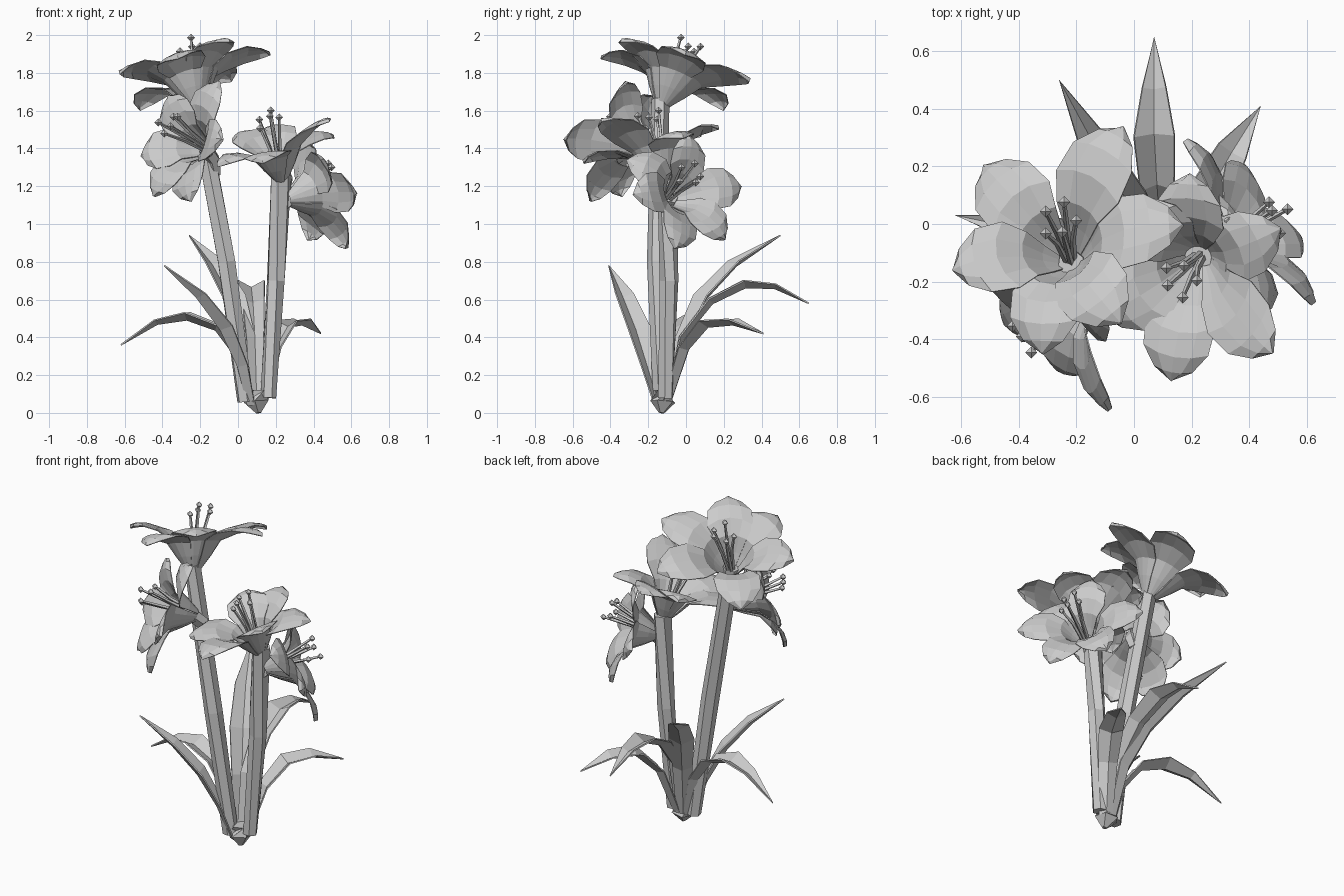
import bpy, bmesh, math
from mathutils import Vector, Matrix

cube = bpy.data.objects.get("Cube")
if cube:
    bpy.data.objects.remove(cube)

grey = bpy.data.materials.new("plain_grey")
grey.use_nodes = True
grey.diffuse_color = (0.6, 0.6, 0.6, 1)
grey.node_tree.nodes["Principled BSDF"].inputs["Base Color"].default_value = (0.6, 0.6, 0.6, 1)


def finish(name, bm, thickness=0):
    bmesh.ops.remove_doubles(bm, verts=bm.verts, dist=0.0005)
    bmesh.ops.recalc_face_normals(bm, faces=bm.faces)
    mesh = bpy.data.meshes.new(name)
    bm.to_mesh(mesh)
    bm.free()
    mesh.materials.append(grey)
    obj = bpy.data.objects.new(name, mesh)
    bpy.context.collection.objects.link(obj)
    if thickness:
        mod = obj.modifiers.new("thickness", 'SOLIDIFY')
        mod.thickness = thickness
        mod.offset = 0


def skin(bm, rows, closed=False):
    """Join rows of points into a sheet or a tube."""
    verts = [[bm.verts.new(p) for p in row] for row in rows]
    n = len(rows[0])
    for a, b in zip(verts, verts[1:]):
        for i in range(n if closed else n - 1):
            j = (i + 1) % n
            bm.faces.new((a[i], a[j], b[j], b[i]))
    if closed:
        bm.faces.new(verts[0])
        bm.faces.new(verts[-1])


def tube(bm, path, radii, sides):
    rows = []
    for i, p in enumerate(path):
        d = Vector(path[min(i + 1, len(path) - 1)]) - Vector(path[max(i - 1, 0)])
        q = d.to_track_quat('Z', 'Y')
        rows.append([Vector(p) + q @ Vector((radii[i] * math.cos(t), radii[i] * math.sin(t), 0))
                     for t in (math.tau * k / sides for k in range(sides))])
    skin(bm, rows, True)


# Petal centre line: fraction of the reach, bell height, half width
PETAL = [(0.08, 0.0, 0.022), (0.22, 0.08, 0.06), (0.35, 0.165, 0.098),
         (0.56, 0.222, 0.145), (0.77, 0.235, 0.132), (0.91, 0.22, 0.075), (1.0, 0.2, 0.0)]


def flower(name, base, axis, size, heart, tips):
    """Trumpet of petals running from the base to their tips, stamens leaning to the heart."""
    base, z = Vector(base), Vector(axis).normalized()
    bm = bmesh.new()
    for k, tip in enumerate(tips):
        v = Vector(tip) - base
        end = v.dot(z)
        out = v - z * end
        reach = out.length
        out.normalize()
        across = z.cross(out)
        rows = []
        for t, h, w in PETAL:
            row = []
            for s in (-1, -0.5, 0, 0.5, 1):
                r = t * reach + 0.006 * (k % 2)
                a = s * w * size / r
                lift = h * size + (end - PETAL[-1][1] * size) * t ** 1.6
                droop = 0.02 * s * s * (t > 0.4)
                row.append(base + (out * math.cos(a) + across * math.sin(a)) * r + z * (lift - droop))
            rows.append(row)
        skin(bm, rows)
    finish(name + "_petals", bm, 0.005)

    # Stamens: bent filaments ending in faceted anthers
    bm = bmesh.new()
    lean = Vector(heart) - base
    side = lean.orthogonal().normalized()
    for k in range(5):
        spread = Matrix.Rotation(k * math.tau / 5 + 0.4, 3, lean) @ side
        top = base + spread * 0.06 + lean * (1.1 - 0.09 * (k % 3))
        tube(bm, [base + spread * 0.015 + lean * 0.06, base + spread * 0.03 + lean * 0.55, top],
             [0.011, 0.01, 0.007], 4)
        bmesh.ops.create_uvsphere(bm, u_segments=4, v_segments=2, radius=0.021,
                                  matrix=Matrix.Translation(top))
    finish(name + "_stamens", bm)


flower("top_flower", (-0.22, -0.13, 1.63), (-0.29, 0.33, 0.9), 0.97, (-0.26, 0.01, 1.93),
       [(-0.63, -0.16, 1.81), (-0.52, 0.2, 1.62), (-0.04, 0.34, 1.77),
        (0.16, 0, 1.91), (-0.05, -0.34, 1.98), (-0.32, -0.44, 1.89)])
flower("front_flower", (-0.15, -0.2, 1.39), (-0.7, -0.68, 0.3), 0.85, (-0.36, -0.38, 1.53),
       [(-0.09, -0.65, 1.45), (-0.11, -0.32, 1.75), (-0.37, -0.18, 1.68),
        (-0.51, -0.2, 1.36), (-0.45, -0.35, 1.15), (-0.26, -0.51, 1.13)])
flower("middle_flower", (0.23, -0.11, 1.23), (-0.2, -0.22, 0.94), 0.9, (0.16, -0.19, 1.55),
       [(-0.11, -0.32, 1.32), (0.13, -0.54, 1.34), (0.48, -0.45, 1.56),
        (0.5, -0.02, 1.47), (0.19, 0.17, 1.52), (0, 0.07, 1.48)])
flower("side_flower", (0.26, -0.1, 1.13), (0.75, 0.58, 0.28), 0.82, (0.49, 0.02, 1.26),
       [(0.63, -0.27, 1.16), (0.45, -0.3, 1.34), (0.33, 0.02, 1.47),
        (0.19, 0.29, 1.2), (0.38, 0.21, 0.92), (0.58, -0.05, 0.88)])


# Stems and the short stalks that carry the sideways flowers
def stem(name, path, radii, sides=6):
    bm = bmesh.new()
    tube(bm, path, radii, sides)
    finish(name, bm)


stem("tall_stem", [(0.04, -0.13, 0.06), (-0.06, -0.155, 0.8), (-0.22, -0.135, 1.66)], [0.045, 0.052, 0.048])
stem("short_stem", [(0.16, -0.11, 0.08), (0.2, -0.09, 0.7), (0.23, -0.1, 1.26)], [0.042, 0.05, 0.055])
stem("front_stalk", [(-0.12, -0.14, 1.26), (-0.13, -0.17, 1.34), (-0.17, -0.22, 1.4)], [0.03, 0.04, 0.04], 5)
stem("side_stalk", [(0.22, -0.1, 1.03), (0.23, -0.1, 1.09), (0.28, -0.08, 1.14)], [0.03, 0.04, 0.04], 5)
stem("root_tip", [(0.1, -0.12, 0.12), (0.1, -0.12, 0.06), (0.11, -0.13, 0.0)], [0.05, 0.07, 0.015], 5)


# Arching leaves with a V-shaped fold
def leaf(name, path, width):
    pts = [Vector(p) for p in path]
    flat = pts[-1] - pts[0]
    side = Vector((-flat.y, flat.x, 0)).normalized()
    n = len(pts) - 1
    rows = []
    for i, p in enumerate(pts):
        d = (pts[min(i + 1, n)] - pts[max(i - 1, 0)]).normalized()
        up = d.cross(side)
        up = up if up.z > 0 else -up
        t = i / n
        w = width * min(0.55 + 0.9 * t, 3.2 * (1 - t))
        rows.append([p + side * w + up * w * 0.3, p - up * w * 0.25, p - side * w + up * w * 0.3])
    bm = bmesh.new()
    skin(bm, rows)
    finish(name, bm, 0.008)


leaf("right_leaf", [(0.06, -0.11, 0.05), (0, -0.1, 0.3), (-0.11, -0.08, 0.45),
                    (-0.27, -0.05, 0.51), (-0.43, -0.01, 0.48), (-0.62, 0.03, 0.36)], 0.065)
leaf("front_leaf", [(0.06, -0.14, 0.04), (0.01, -0.2, 0.25), (-0.08, -0.26, 0.45),
                    (-0.21, -0.33, 0.62), (-0.39, -0.41, 0.78)], 0.07)
leaf("back_right_leaf", [(0.08, -0.09, 0.05), (0.04, -0.02, 0.38), (-0.03, 0.09, 0.61),
                         (-0.13, 0.26, 0.79), (-0.26, 0.5, 0.94)], 0.072)
leaf("back_leaf", [(0.1, -0.09, 0.05), (0.09, -0.02, 0.4), (0.08, 0.13, 0.59),
                   (0.07, 0.31, 0.68), (0.07, 0.47, 0.67), (0.07, 0.65, 0.58)], 0.065)
leaf("back_left_leaf", [(0.13, -0.09, 0.06), (0.19, 0, 0.34), (0.26, 0.11, 0.47),
                        (0.34, 0.25, 0.48), (0.44, 0.41, 0.42)], 0.068)
